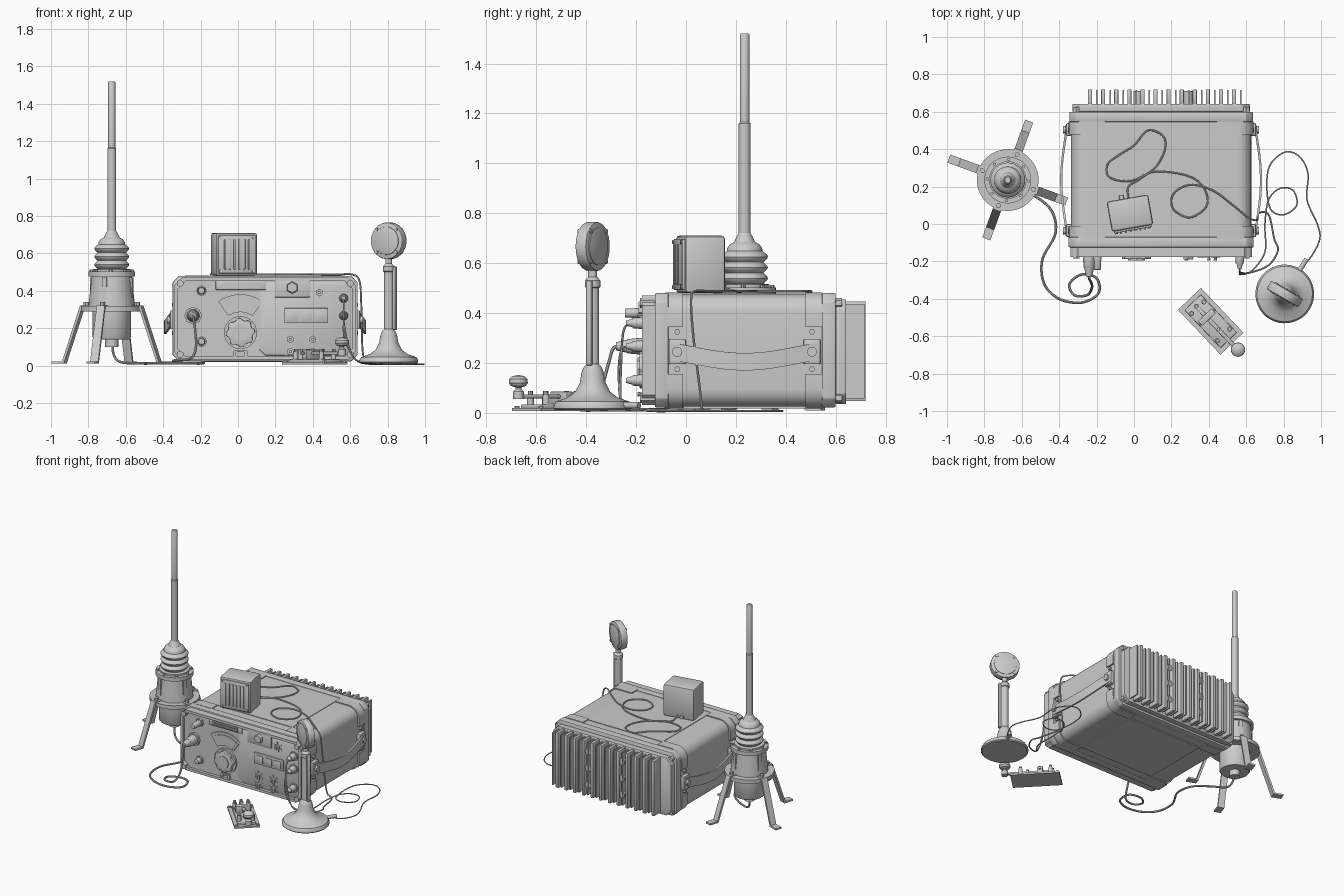
import bpy, bmesh, math
from mathutils import Matrix, Vector

if "Cube" in bpy.data.objects:
    bpy.data.objects.remove(bpy.data.objects["Cube"])

FRAME = Matrix()
AX = {'z': Matrix(), 'y': Matrix.Rotation(math.pi / 2, 4, 'X'), 'x': Matrix.Rotation(math.pi / 2, 4, 'Y')}

def frame(loc=(0, 0, 0), deg=0):
    global FRAME
    FRAME = Matrix.Translation(loc) @ Matrix.Rotation(math.radians(deg), 4, 'Z')

def add(name, bm, bevel=0):
    bmesh.ops.recalc_face_normals(bm, faces=bm.faces)
    bm.transform(FRAME)
    me = bpy.data.meshes.new(name)
    bm.to_mesh(me)
    bm.free()
    ob = bpy.data.objects.new(name, me)
    bpy.context.collection.objects.link(ob)
    if bevel:
        m = ob.modifiers.new("bevel", 'BEVEL')
        m.width, m.segments, m.limit_method = bevel, 2, 'ANGLE'
    return ob

def box(name, c, s, bevel=0, rot=None):
    bm = bmesh.new()
    bmesh.ops.create_cube(bm, size=1, matrix=Matrix.Translation(c) @ (rot or Matrix()) @ Matrix.Diagonal((*s, 1)))
    return add(name, bm, bevel)

def cyl(name, c, r, h, axis='z', n=24, r2=None, bevel=0):
    # for axis y, r is the back end and r2 the front end
    bm = bmesh.new()
    bmesh.ops.create_cone(bm, cap_ends=True, segments=n, radius1=r, radius2=r if r2 is None else r2,
                          depth=h, matrix=Matrix.Translation(c) @ AX[axis])
    return add(name, bm, bevel)

def prism(name, pts, y0, y1, hole=None, bevel=0):
    # x-z outline pushed along y, optionally with a matching hole
    bm = bmesh.new()
    def loop(p, y): return [bm.verts.new((x, y, z)) for x, z in p]
    def bridge(a, b):
        for i in range(len(a)):
            j = (i + 1) % len(a)
            bm.faces.new((a[i], a[j], b[j], b[i]))
    a, b = loop(pts, y0), loop(pts, y1)
    bridge(a, b)
    if hole:
        c, d = loop(hole, y0), loop(hole, y1)
        bridge(c, d); bridge(a, c); bridge(b, d)
    else:
        bm.faces.new(a); bm.faces.new(b)
    return add(name, bm, bevel)

def lathe(name, prof, c, n=40):
    bm = bmesh.new()
    vs = [bm.verts.new((c[0] + r, c[1], c[2] + z)) for r, z in prof]
    es = [bm.edges.new(p) for p in zip(vs, vs[1:])]
    bmesh.ops.spin(bm, geom=vs + es, cent=c, axis=(0, 0, 1), angle=2 * math.pi, steps=n)
    bmesh.ops.remove_doubles(bm, verts=bm.verts, dist=1e-4)
    return add(name, bm)

def cable(name, pts, r, step=7):
    # smooth path through the points; a missing z repeats the last one
    P, z = [], 0
    for p in pts:
        z = p[2] if len(p) > 2 else z
        P.append(Vector((p[0], p[1], z)))
    P = [P[0]] + P + [P[-1]]
    path = []
    for a, b, c, d in zip(P, P[1:], P[2:], P[3:]):
        for k in range(step):
            t = k / step
            path.append(0.5 * (2 * b + (c - a) * t + (2 * a - 5 * b + 4 * c - d) * t * t + (3 * b - a - 3 * c + d) * t ** 3))
    path.append(P[-1])
    cu = bpy.data.curves.new(name, 'CURVE')
    cu.dimensions, cu.bevel_depth, cu.bevel_resolution, cu.use_fill_caps = '3D', r, 2, True
    sp = cu.splines.new('POLY')
    sp.points.add(len(path) - 1)
    for q, v in zip(sp.points, path):
        q.co = (*v, 1)
    bpy.context.collection.objects.link(bpy.data.objects.new(name, cu))

def octagon(x0, x1, z0, z1, c):
    return [(x0 + c, z0), (x1 - c, z0), (x1, z0 + c), (x1, z1 - c), (x1 - c, z1), (x0 + c, z1), (x0, z1 - c), (x0, z0 + c)]

def corner(sx, sz, hx, hz, r, n=6):
    return [(.145 + sx * (hx - r + r * math.sin(t)), .25 + sz * (hz - r + r * math.cos(t)))
            for t in [math.pi / 2 * i / n for i in range(n + 1)]]

# radio case
body = []
for sx, sz in ((1, 1), (1, -1), (-1, -1), (-1, 1)):
    arc = corner(sx, sz, .482, .225, .07)
    body += arc if sx * sz > 0 else arc[::-1]
prism("radio_body", body, -.09, .56)
prism("front_frame", octagon(-.35, .64, .022, .48, .035), -.125, -.07, bevel=.006)
prism("front_panel", octagon(-.34, .63, .032, .47, .04), -.155, -.12)
prism("front_rim", octagon(-.34, .63, .032, .47, .04), -.176, -.15, octagon(-.32, .61, .05, .452, .04))
prism("rear_frame", octagon(-.345, .635, .022, .48, .035), .545, .60, bevel=.006)
prism("rear_flange", octagon(-.33, .62, .035, .455, .04), .60, .642, bevel=.005)
box("top_seam", (.145, .24, .476), (.6, .5, .006))
box("bottom_plate", (.145, .24, .022), (.6, .5, .008))

# corner straps, side handles and bolts
for sx in (-1, 1):
    xs = .145 + sx * .482
    for sz in (-1, 1):
        out, inn = corner(sx, sz, .495, .232, .08), corner(sx, sz, .478, .217, .065)
        tx, tz = .145 + sx * .3, .25 + sz * .095
        sect = [(tx, out[0][1])] + out + [(out[-1][0], tz), (inn[-1][0], tz)] + inn[::-1] + [(tx, inn[0][1])]
        for y in (-.047, .513):
            prism("corner_strap", sect, y - .035, y + .035)
        for y in (-.15, .575):
            cyl("corner_bolt", (.145 + sx * .455, y, .25 + sz * .19), .02, .07 if y < 0 else .1, 'y', 6)
        for y in (-.035, .505):
            cyl("side_bolt", (xs, y, .25 + sz * .075), .012, .03, 'x', 6)
    for y in (-.035, .505):
        box("handle_mount", (xs + sx * .008, y, .245), (.035, .068, .10), .006)
        cyl("handle_rivet", (xs + sx * .03, y, .245), .02, .025, 'x', 16)
    bm = bmesh.new()
    rows = []
    for i in range(21):
        t = i / 20
        s = math.sin(math.pi * t) ** 1.3
        rows.append([bm.verts.new((xs + sx * (.022 + .03 * s), -.06 + .59 * t, .245 - .04 * s + dz)) for dz in (-.035, .035)])
    for a, b in zip(rows, rows[1:]):
        bm.faces.new((a[0], a[1], b[1], b[0]))
    ob = add("side_handle", bm)
    m = ob.modifiers.new("thick", 'SOLIDIFY')
    m.thickness, m.offset = .012, 0

# heat sink
for i in range(12):
    x = -.235 + i * .07
    box("heat_fin_wide", (x, .68, .247), (.022, .08, .40), .004)
    box("heat_fin_thin", (x + .037, .678, .247), (.008, .076, .38))
for x in (.02, .29):
    for z in (.13, .25, .37):
        cyl("heat_sink_post", (x, .675, z), .024, .07, 'y', 12)

# front panel: left sockets and tuning section
def socket(name, x, z, r, y):
    cyl(name + "_flange", (x, -.16, z), r * 1.3, .02, 'y', 8)
    cyl(name, (x, (y - .15) / 2, z), r, -.15 - y, 'y', 20, r * .8, .003)

socket("upper_socket", -.195, .40, .022, -.245)
socket("antenna_socket", -.24, .267, .036, -.235)
cyl("antenna_plug", (-.24, -.25, .267), .03, .06, 'y', 16, .016)
socket("lower_socket", -.195, .128, .022, -.20)
box("vent_plate", (.015, -.158, .43), (.27, .014, .05), .004)
for z in (.42, .438):
    box("vent_slot", (.015, -.168, z), (.2, .01, .008))
fan = [(.013 + r * math.sin(a), .176 + r * math.cos(a)) for r, s in ((.11, 1), (.205, -1))
       for a in [s * (-.62 + 1.24 * i / 8) for i in range(9)]]
prism("scale_window", fan, -.166, -.15)
prism("scale_strip", [(.013 + (x - .013) * .8, .2 + (z - .176) * .8) for x, z in fan], -.171, -.16)
knob = [(.013 + r * math.cos(a), .176 + r * math.sin(a)) for a, r in
        [(2 * math.pi * i / 32, .078 if i % 4 < 2 else .068) for i in range(32)]]
cyl("tuning_ring", (.013, -.159, .176), .088, .02, 'y', 40)
prism("tuning_knob", knob, -.187, -.16, bevel=.003)
cyl("tuning_cap", (.013, -.188, .176), .045, .012, 'y', 8)
prism("small_window", octagon(-.025, .05, .04, .082, .004), -.168, -.15, octagon(-.01, .035, .05, .072, .003))

# front panel: right control section
prism("control_plate", octagon(.115, .605, .055, .447, .03), -.162, -.15, bevel=.003)
box("selector_plate", (.29, -.164, .415), (.19, .014, .1), .004)
cyl("selector_knob", (.29, -.175, .417), .036, .03, 'y', 6, .028)
box("display_frame", (.365, -.165, .267), (.235, .016, .08), .004)
for i in range(3):
    box("display_cell", (.293 + i * .072, -.173, .267), (.058, .01, .052), .003)
for x, z in ((.435, .39), (.28, .14), (.40, .14), (.28, .075), (.40, .075)):
    cyl("switch_nut", (x, -.166, z), .02, .02, 'y', 6)
    for k in range(3):
        d = Matrix.Rotation(k * math.pi / 3 + .4, 4, 'Y')
        box("switch_star", (x, -.163, z), (.07, .008, .008), 0, d)
    cyl("switch_lever", (x, -.18, z), .006, .03, 'y', 8, .009)
for z in (.36, .267, .13):
    socket("right_socket", .565, z, .026, -.215)
    cyl("right_plug", (.565, -.225, z), .018, .03, 'y', 14, .01)

# loudspeaker on the case
frame((-.02, .05, .595), 10)
box("speaker_box", (0, .008, 0), (.225, .164, .23), .014)
box("speaker_front", (0, -.078, 0), (.205, .012, .205), .005)
for i in range(6):
    box("speaker_grille_bar", (-.065 + i * .026, -.086, 0), (.010, .012, .16), .002)
for sx in (-1, 1):
    for sz in (-1, 1):
        cyl("speaker_screw", (sx * .09, -.085, sz * .09), .008, .01, 'y', 8)
cyl("speaker_cable_gland", (-.03, .095, -.09), .012, .03, 'y', 12)

# antenna
frame((-.675, .235, 0), 70)
lathe("antenna_base", [(0, .10), (.035, .10), (.035, .14), (.095, .14), (.102, .15), (.102, .29), (.165, .29), (.165, .318),
                       (.124, .318), (.108, .475), (.125, .475), (.125, .503), (0, .503)], (0, 0, 0))
ribs = [(.0, .50), (.10, .50), (.10, .515)]
for k in range(3):
    ribs += [(.076, .518 + k * .043)] + [(.076 + .017 * math.sin(math.pi * i / 6), .52 + k * .043 + .039 * i / 6) for i in range(1, 6)]
lathe("antenna_boot", ribs + [(.072, .648), (.07, .66), (.06, .675), (.042, .685), (.03, .71), (.024, .72), (0, .72)], (0, 0, 0))
lathe("antenna_mast", [(0, .70), (.024, .70), (.024, 1.16), (.019, 1.165), (.019, 1.515), (.016, 1.52), (0, 1.52)], (0, 0, 0), 20)
leg = [(.12, .322), (.172, .322), (.275, .022), (.335, .022), (.335, .01), (.265, .01), (.162, .308), (.12, .308)]
for k in range(4):
    frame((-.675, .235, 0), 70 + 90 * k)
    prism("antenna_leg", leg, -.023, .023)
    cyl("leg_bolt", (.145, 0, .325), .014, .03, 'z', 6)
    box("base_rib", (.105, 0, .395), (.03, .025, .15))
    for a in (.3, 1.05):
        cyl("flange_bolt", (.11 * math.cos(a), .11 * math.sin(a), .506), .009, .015, 'z', 6)

# microphone on its stand
frame((.806, -.374, 0), -30)
lathe("microphone_base", [(0, .012), (.15, .012), (.157, .018), (.157, .03), (.148, .045), (.10, .062), (.07, .085), (.052, .12),
                          (.045, .16), (.038, .18), (.026, .195), (.026, .5), (.031, .505), (.031, .53), (.018, .545), (.018, .58), (0, .58)], (0, 0, 0))
box("talk_bar", (.035, .005, .36), (.018, .026, .34), .006)
cyl("microphone_head", (0, 0, .667), .098, .05, 'y', 40, bevel=.006)
cyl("microphone_face", (0, 0, .667), .075, .058, 'y', 40, bevel=.003)
for k in range(4):
    a = math.pi / 4 + k * math.pi / 2
    cyl("microphone_bolt", (.086 * math.cos(a), 0, .667 + .086 * math.sin(a)), .009, .062, 'y', 8)
frame((.806, -.374, 0), 58)
cyl("base_cable_plug", (.175, 0, .03), .013, .09, 'x', 12)

# telegraph key
frame((.41, -.52, 0), -46.5)
box("key_plate", (0, 0, .013), (.33, .17, .012))
box("key_bed", (0, 0, .026), (.28, .12, .016), .004)
box("key_lever", (.045, 0, .066), (.29, .022, .016), .004)
box("key_pivot", (-.03, 0, .06), (.035, .1, .05), .004)
cyl("key_axle", (-.03, 0, .066), .008, .125, 'y', 10)
for x, y in ((-.11, 0), (.06, 0), (-.1, .045), (-.1, -.045), (.1, .045), (.1, -.045)):
    cyl("key_terminal", (x, y, .05), .014, .045, 'z', 12)
    cyl("key_terminal_cap", (x, y, .078), .01, .02, 'z', 8)
for sx in (-1, 1):
    for sy in (-1, 1):
        cyl("key_screw", (sx * .15, sy * .07, .022), .01, .01, 'z', 8)
frame((.556, -.672, 0))
lathe("key_knob", [(0, .055), (.022, .055), (.022, .085), (.012, .095), (.012, .102), (.03, .108), (.038, .12),
                   (.037, .135), (.025, .147), (0, .152)], (0, 0, 0), 24)
frame()

# cables
cable("antenna_cable", [(-.67, .235, .12), (-.665, .22, .06), (-.63, .2, .02), (-.53, .15, .012), (-.44, .07), (-.42, -.05), (-.49, -.19),
      (-.48, -.32), (-.40, -.40), (-.28, -.42), (-.19, -.37), (-.20, -.29, .02), (-.28, -.27), (-.345, -.32, .025), (-.32, -.38, .03),
      (-.25, -.38, .04), (-.225, -.34, .10), (-.23, -.31, .2), (-.24, -.29, .26), (-.24, -.25, .267)], .007)
cable("speaker_cable", [(-.03, .14, .505), (-.03, .2, .487), (.03, .24), (.12, .31), (.165, .40), (.155, .47), (.075, .5), (0, .42),
      (-.07, .375), (-.14, .32), (-.13, .25), (-.02, .23), (.11, .28), (.28, .26), (.37, .2), (.39, .1), (.30, .035), (.21, .08),
      (.21, .16), (.30, .21), (.42, .18), (.53, .1), (.61, .035), (.65, .02, .45), (.66, .03, .3), (.67, .06, .05), (.72, .05, .012),
      (.75, -.08), (.77, -.14), (.72, -.22), (.62, -.26, .04), (.57, -.26, .2), (.565, -.25, .33), (.565, -.22, .36)], .005)
cable("microphone_cable", [(.90, -.22, .03), (.95, -.17, .01), (.993, -.08, .008), (.98, 0), (.925, .13), (.93, .27), (.885, .36),
      (.81, .385), (.73, .32), (.71, .21), (.73, .08), (.80, .05), (.87, .10), (.85, .18), (.78, .19), (.72, .13), (.70, 0),
      (.70, -.15), (.63, -.25, .03), (.57, -.27, .14), (.565, -.26, .25), (.565, -.22, .267)], .004)

# smooth the round parts, keep the hard edges
bpy.ops.object.select_all(action='SELECT')
bpy.context.view_layer.objects.active = bpy.context.selected_objects[0]
bpy.ops.object.convert(target='MESH')
bpy.ops.object.shade_smooth_by_angle(angle=math.radians(35))
